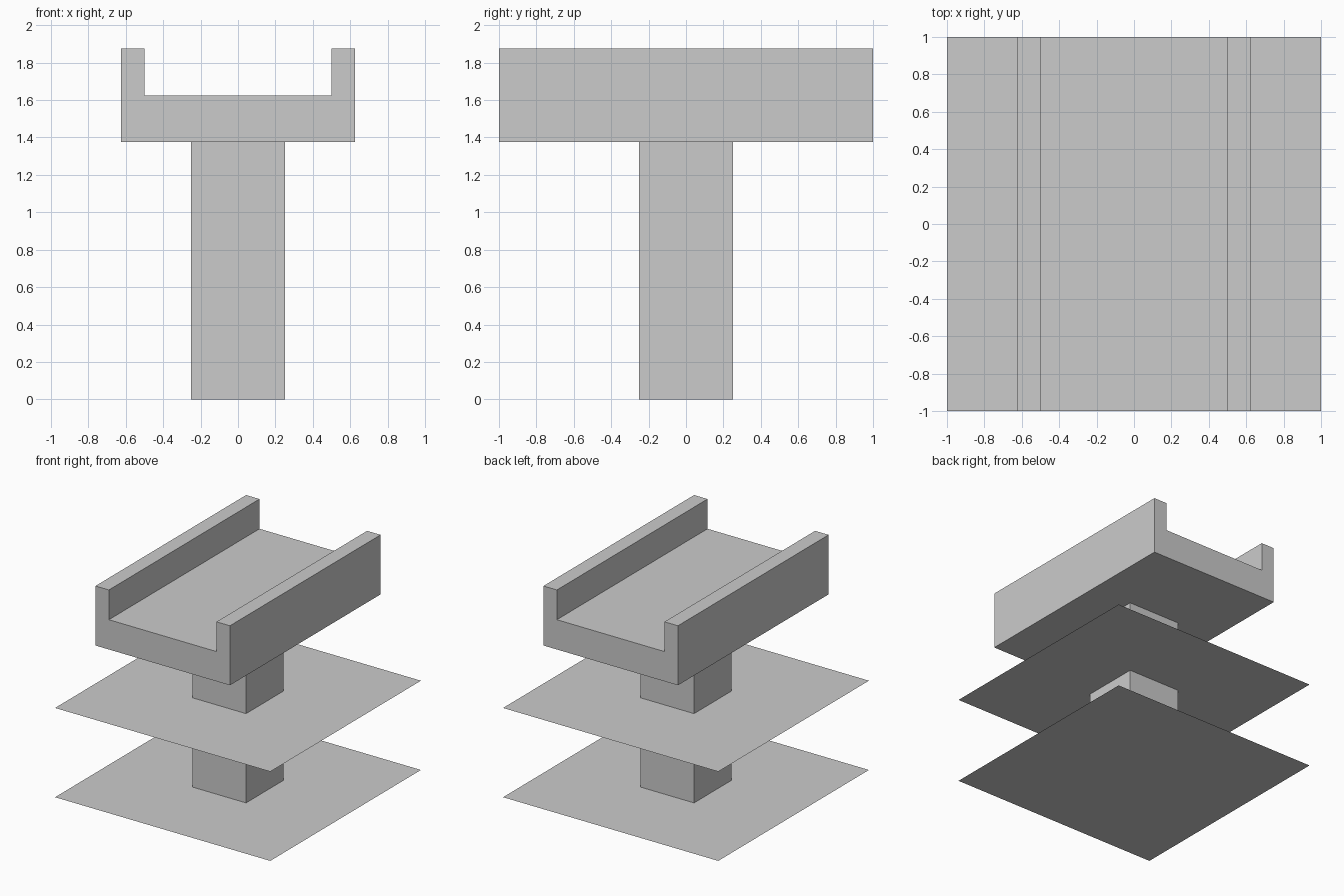
import bpy
import bmesh

cube = bpy.data.objects.get("Cube")
if cube:
    bpy.data.objects.remove(cube, do_unlink=True)

grey = bpy.data.materials.new("concrete grey")
grey.use_nodes = True
COLOUR = (0.6, 0.6, 0.6, 1)
grey.diffuse_color = COLOUR
grey.node_tree.nodes["Principled BSDF"].inputs["Base Color"].default_value = COLOUR


def finish(name, bm):
    mesh = bpy.data.meshes.new(name)
    bm.to_mesh(mesh)
    bm.free()
    mesh.materials.append(grey)
    obj = bpy.data.objects.new(name, mesh)
    bpy.context.collection.objects.link(obj)
    return obj


def sheet(name, width, depth, y, z):
    """Flat rectangle facing up."""
    bm = bmesh.new()
    w, d = width / 2, depth / 2
    bm.faces.new([bm.verts.new((sx * w, y + sy * d, z))
                  for sx, sy in ((-1, -1), (1, -1), (1, 1), (-1, 1))])
    return finish(name, bm)


def extrude_profile(name, points, y0, y1):
    """Solid made by sweeping an x-z profile along y."""
    bm = bmesh.new()
    face = bm.faces.new([bm.verts.new((x, y0, z)) for x, z in points])
    swept = bmesh.ops.extrude_face_region(bm, geom=[face])["geom"]
    moved = [v for v in swept if isinstance(v, bmesh.types.BMVert)]
    bmesh.ops.translate(bm, verts=moved, vec=(0, y1 - y0, 0))
    bmesh.ops.recalc_face_normals(bm, faces=bm.faces)
    return finish(name, bm)


HALF_DECK, HALF_ROAD, HALF_PILLAR = 0.625, 0.5, 0.25
UNDERSIDE, ROAD, PARAPET = 1.375, 1.625, 1.875

# Road deck with a parapet on each side
half = [(HALF_DECK, UNDERSIDE), (HALF_DECK, PARAPET), (HALF_ROAD, PARAPET), (HALF_ROAD, ROAD)]
extrude_profile("road_deck", half + [(-x, z) for x, z in reversed(half)], -1, 1)

# Square support pillar
extrude_profile("pillar", [(-HALF_PILLAR, 0), (HALF_PILLAR, 0),
                           (HALF_PILLAR, UNDERSIDE), (-HALF_PILLAR, UNDERSIDE)],
                -HALF_PILLAR, HALF_PILLAR)

# Thin ground and middle level sheets
sheet("ground_sheet", 2, 2, 0, 0)
sheet("middle_sheet", 2, 2, 0, 0.75)

# Dashed centre line
for i in range(4):
    sheet(f"lane_dash_{i + 1}", 0.125, 0.25, -0.75 + i * 0.5, ROAD + 0.002)
